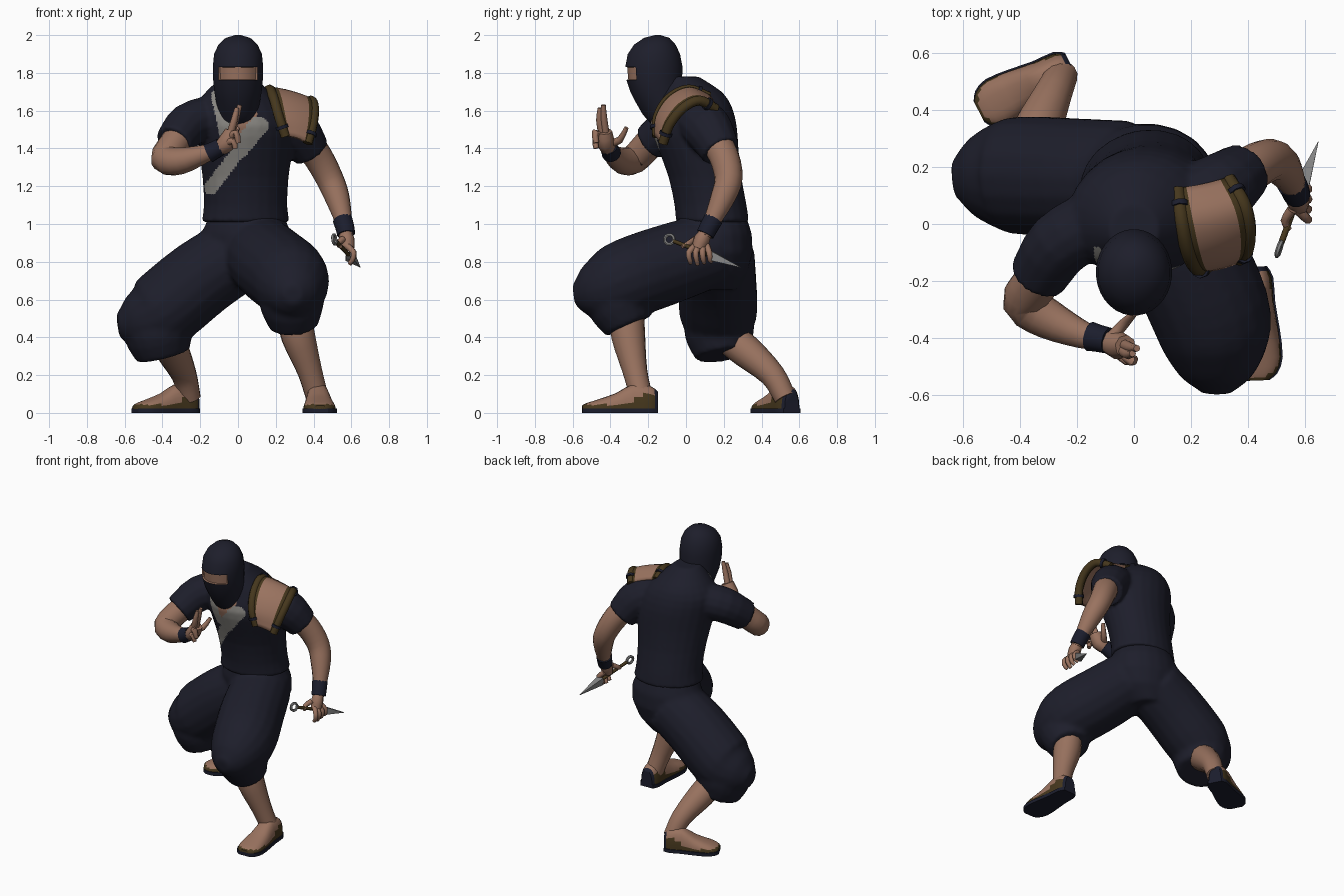
import bpy, bmesh, math
from mathutils import Vector, Matrix

if "Cube" in bpy.data.objects:
    bpy.data.objects.remove(bpy.data.objects["Cube"])


def material(name, rgb):
    m = bpy.data.materials.new(name)
    m.diffuse_color = (*rgb, 1)
    m.use_nodes = True
    m.node_tree.nodes["Principled BSDF"].inputs["Base Color"].default_value = m.diffuse_color
    return m


NAVY = material("navy cloth", (.0125, .013, .024))
SKIN = material("skin", (.32, .17, .115))
BROWN = material("dark brown leather", (.06, .038, .012))
GREY = material("grey mesh cloth", (.27, .26, .24))
BLUE = material("wrap blue", (.011, .0125, .026))
TAN = material("tan plate", (.32, .17, .115))
STEEL = material("steel", (.23, .23, .23))


def finish(name, bm, mats, angle=50):
    bmesh.ops.recalc_face_normals(bm, faces=bm.faces)
    me = bpy.data.meshes.new(name)
    bm.to_mesh(me)
    bm.free()
    ob = bpy.data.objects.new(name, me)
    bpy.context.collection.objects.link(ob)
    for m in mats:
        me.materials.append(m)
    bpy.ops.object.select_all(action='DESELECT')
    ob.select_set(True)
    bpy.context.view_layer.objects.active = ob
    bpy.ops.object.shade_smooth_by_angle(angle=math.radians(angle))
    return ob


def spline(pts, steps):
    """Catmull-Rom through points of any dimension."""
    P = [Vector(p) for p in pts]
    P = [2 * P[0] - P[1]] + P + [2 * P[-1] - P[-2]]
    out = []
    for i in range(1, len(P) - 2):
        a, b, c, d = P[i - 1:i + 3]
        for k in range(steps):
            t = k / steps
            out.append(.5 * (2 * b + (c - a) * t + (2 * a - 5 * b + 4 * c - d) * t * t
                             + (3 * b - a - 3 * c + d) * t ** 3))
    return out + [P[-2]]


def loft(bm, rings):
    rows = [[bm.verts.new(p) for p in r] for r in rings]
    for a, b in zip(rows, rows[1:]):
        for i in range(len(a)):
            j = (i + 1) % len(a)
            bm.faces.new((a[i], a[j], b[j], b[i]))
    bm.faces.new(rows[0][::-1])
    bm.faces.new(rows[-1])


def add_tube(bm, pts, sides=14, steps=3):
    """Round limb through (x, y, z, radius) points."""
    S = spline(pts, steps)
    C = [p.to_3d() for p in S]
    T = [(C[min(i + 1, len(C) - 1)] - C[max(i - 1, 0)]).normalized() for i in range(len(C))]
    u = T[0].orthogonal().normalized()
    rings = []
    for p, c, t in zip(S, C, T):
        u = (u - t * u.dot(t)).normalized()
        v = t.cross(u)
        r = max(p[3], .001)
        rings.append([c + r * (math.cos(a) * u + math.sin(a) * v)
                      for a in (math.tau * k / sides for k in range(sides))])
    loft(bm, rings)


def tubes(name, paths, mat, sides=14, steps=3):
    bm = bmesh.new()
    for p in paths:
        add_tube(bm, p, sides, steps)
    return finish(name, bm, [mat])


def body_rings(rows, sides, yaw=0):
    """Horizontal ellipses from (z, cx, cy, rx, ry)."""
    out = []
    for z, cx, cy, rx, ry in rows:
        ring = []
        for k in range(sides):
            a = math.tau * (k + .5) / sides
            v = Matrix.Rotation(yaw, 3, 'Z') @ Vector((rx * math.cos(a), ry * math.sin(a), 0))
            ring.append(v + Vector((cx, cy, z)))
        out.append(ring)
    return out


def fuse(ob, voxel=.017):
    """Weld overlapping volumes into one cloth surface."""
    m = ob.modifiers.new("fuse", 'REMESH')
    m.mode, m.voxel_size, m.use_smooth_shade = 'VOXEL', voxel, True
    s = ob.modifiers.new("relax", 'SMOOTH')
    s.factor, s.iterations = .5, 3
    me = bpy.data.meshes.new_from_object(ob.evaluated_get(bpy.context.evaluated_depsgraph_get()))
    ob.modifiers.clear()
    ob.data = me
    return ob


# Shirt: torso and both short sleeves
bm = bmesh.new()
torso = [(1.01, .04, .14, .235, .192), (1.1, .04, .13, .222, .19), (1.25, .04, .10, .23, .192),
         (1.4, .04, .065, .25, .212), (1.52, .03, .04, .258, .228), (1.62, .01, .035, .24, .207),
         (1.70, 0, .02, .17, .17), (1.78, 0, -.02, .085, .088)]
loft(bm, body_rings([tuple(r) for r in spline(torso, 2)], 24, math.radians(12)))
add_tube(bm, [(-.13, .01, 1.565, .12), (-.26, -.07, 1.525, .118), (-.34, -.188, 1.43, .103)])
add_tube(bm, [(.18, .06, 1.55, .13), (.30, .12, 1.495, .13), (.385, .185, 1.385, .105)])
shirt = fuse(finish("shirt", bm, [NAVY, GREY, SKIN]), .012)


def near(p, a, b):
    a, b = Vector(a), Vector(b)
    d = b - a
    t = max(0, min(1, (p - a).dot(d) / d.length_squared))
    return (p - a - d * t).length


# Crossed grey collar and the bare chest between its strands
for f in shirt.data.polygons:
    p = Vector((f.center.x, f.center.z))
    if f.normal.y < -.05 and f.center.y < .05:
        if (near(p, (.11, 1.52), (0, 1.39)) < .05 or near(p, (0, 1.38), (-.145, 1.19)) < .036
                or near(p, (-.105, 1.68), (-.05, 1.42)) < .037):
            f.material_index = 1
        elif 1.42 < p.y < 1.6 and -.07 < p.x < .1:
            f.material_index = 2

# Baggy trousers: pelvis, rounded thighs and short hanging cuffs
bm = bmesh.new()
loft(bm, body_rings([(1.04, .045, .14, .2, .18), (.95, .045, .15, .24, .2),
                     (.85, .04, .16, .245, .195), (.74, .04, .16, .19, .165), (.65, .03, .15, .1, .12)], 20))
add_tube(bm, [(.1, .12, .86, .2), (.18, -.1, .785, .213), (.265, -.3, .715, .213),
              (.285, -.42, .665, .19), (.29, -.53, .635, .13), (.29, -.595, .625, .05)], 18)
add_tube(bm, [(.28, -.37, .7, .16), (.285, -.355, .58, .172), (.295, -.305, .46, .13)], 18)
add_tube(bm, [(-.02, .165, .83, .2), (-.2, .165, .71, .208), (-.37, .17, .57, .21),
              (-.46, .17, .505, .195), (-.565, .165, .475, .14), (-.635, .16, .465, .06)], 18)
add_tube(bm, [(-.42, .17, .55, .18), (-.42, .178, .42, .185), (-.395, .195, .305, .145)], 18)
fuse(finish("trousers", bm, [NAVY]), .016)

# Hood with sunken eye slit
bm = bmesh.new()
hood = [(1.5, 0, -.04, .11, .12), (1.58, 0, -.1, .105, .13), (1.65, 0, -.135, .117, .135),
        (1.70, 0, -.157, .126, .138), (1.762, 0, -.168, .132, .148), (1.832, 0, -.17, .134, .152),
        (1.90, 0, -.17, .127, .139), (1.95, 0, -.165, .104, .11), (1.985, 0, -.155, .066, .068),
        (2.0, 0, -.15, .015, .015)]
loft(bm, body_rings(hood, 32))
eyes = [f for f in bm.faces for c in [f.calc_center_median()]
        if 1.77 < c.z < 1.82 and abs(c.x) < .096 and c.y < -.2]
for f in eyes:
    f.material_index = 1
bmesh.ops.recalc_face_normals(bm, faces=bm.faces)
bmesh.ops.inset_region(bm, faces=eyes, thickness=.003, depth=-.01)
finish("hood", bm, [NAVY, SKIN])

# Bare arms and shins
tubes("left_arm", [[(.33, .13, 1.48, .085), (.42, .2, 1.36, .08), (.485, .225, 1.24, .074),
                    (.525, .195, 1.14, .066), (.56, .135, 1.01, .045), (.572, .1, .94, .038)]], SKIN)
tubes("right_arm", [[(-.28, -.12, 1.5, .085), (-.34, -.2, 1.42, .081), (-.385, -.275, 1.343, .078),
                     (-.30, -.335, 1.335, .071), (-.18, -.39, 1.37, .049),
                     (-.11, -.405, 1.395, .038)]], SKIN)
tubes("left_shin", [[(.30, -.31, .5, .09), (.32, -.305, .4, .09), (.38, -.27, .22, .066),
                     (.42, -.235, .08, .06)]], SKIN)
tubes("right_shin", [[(-.39, .2, .42, .09), (-.345, .32, .325, .088), (-.285, .458, .2, .067),
                      (-.255, .525, .08, .058)]], SKIN)

# Wrist wraps
tubes("left_wrist_wrap", [[(.553, .145, 1.025, .052), (.565, .122, .985, .05), (.573, .102, .945, .048)]], BLUE)
tubes("right_wrist_wrap", [[(-.155, -.395, 1.375, .052), (-.125, -.402, 1.39, .048),
                            (-.09, -.41, 1.41, .046)]], BLUE)

# Left hand gripping the knife
hand = [[(.57, .11, .96, .03), (.575, .085, .92, .042), (.58, .065, .87, .036)],
        [(.555, .05, .92, .018), (.53, .01, .895, .015), (.545, -.02, .88, .011)]]
for i in range(4):
    y = .015 + .036 * i
    hand.append([(.575, .05 + .02 * i, .885, .018), (.612, y, .85, .016),
                 (.605, y + .005, .81, .014), (.59, y + .01, .785 + .008 * abs(i - 1), .011)])
tubes("left_hand", hand, SKIN, 8, 2)

# Right hand raised with two fingers up
tubes("right_hand", [
    [(-.11, -.405, 1.39, .035), (-.06, -.425, 1.43, .05), (-.03, -.43, 1.49, .04)],
    [(-.035, -.425, 1.48, .02), (-.01, -.435, 1.56, .018), (.01, -.437, 1.63, .012)],
    [(-.04, -.445, 1.48, .02), (-.02, -.458, 1.55, .018), (-.005, -.455, 1.615, .012)],
    [(-.04, -.45, 1.46, .02), (-.01, -.482, 1.485, .018), (.0, -.475, 1.43, .015)],
    [(-.06, -.45, 1.43, .019), (-.025, -.48, 1.44, .017), (-.015, -.475, 1.4, .014)],
    [(-.075, -.395, 1.43, .022), (-.035, -.35, 1.445, .019), (-.0, -.315, 1.51, .012)]],
    SKIN, 8, 2)


# Sandalled feet: local u runs heel to toe
def foot(name, heel, toe):
    h, t = Vector((*heel, 0)), Vector((*toe, 0))
    d, L = (t - h).normalized(), (t - h).length
    s = Vector((0, 0, 1)).cross(d)
    rows = spline([(0, .042, .115), (.1, .062, .142), (.32, .066, .155), (.55, .078, .105),
                   (.8, .085, .07), (.94, .065, .052), (1, .035, .04)], 2)
    bm = bmesh.new()
    rings = []
    for u, w, top in rows:
        rings.append([h + d * u * L + s * w * math.copysign(abs(math.cos(a)) ** .7, math.cos(a))
                      + Vector((0, 0, .02 + (top - .02) * (max(0, math.sin(a)) ** .9)))
                      for a in (math.pi * k / 14 for k in range(15))])
    loft(bm, rings)
    for f in bm.faces:
        c = f.calc_center_median()
        u = (c - h).dot(d) / L
        f.material_index = 2 if u < .04 else 1 if c.z < max(.045, .11 - .12 * u) else 0
    finish(name, bm, [SKIN, BROWN, BLUE])
    bm = bmesh.new()
    edge = [h + d * u * L + s * (w + .006) for u, w, _ in rows]
    edge += [h + d * u * L - s * (w + .006) for u, w, _ in reversed(rows)]
    loft(bm, [edge, [p + Vector((0, 0, .024)) for p in edge]])
    finish(name + "_sole", bm, [BLUE], 30)


foot("left_foot", (.42, -.15), (.435, -.55))
foot("right_foot", (-.222, .56), (-.545, .395))

# Shoulder guard: curved plate with broad leather rims and lacing
inner = [(.142, .12, 1.675), (.155, .01, 1.715), (.178, -.095, 1.665), (.208, -.155, 1.565), (.245, -.155, 1.465)]
outer = [(.34, .16, 1.605), (.395, .075, 1.65), (.415, -.01, 1.612), (.405, -.083, 1.525),
         (.375, -.12, 1.425)]
bm = bmesh.new()
A, B = spline(inner, 4), spline(outer, 4)
cols = (0, .2, .4, .6, .8, 1)
rows = [[bm.verts.new(a.lerp(b, k) + Vector((0, -.006, .01)) * math.sin(math.pi * k))
         for k in cols] for a, b in zip(A, B)]
for r, q in zip(rows, rows[1:]):
    for k in range(5):
        f = bm.faces.new((r[k], r[k + 1], q[k + 1], q[k]))
        f.material_index = int(k in (0, 4))
plate = finish("shoulder_plate", bm, [TAN, BROWN])
mod = plate.modifiers.new("thickness", 'SOLIDIFY')
mod.thickness, mod.offset = .03, 0
rims = [[(*a.lerp(b, k), .027) for a, b in zip(A, B)] for k in (.05, .95)]
tubes("shoulder_rims", rims, BROWN, 8, 1)
ties = []
for c in rims:
    c = [Vector(p[:3]) for p in c]
    for i in (2, len(c) - 3):
        t = (c[i + 1] - c[i - 1]).normalized() * .009
        ties.append([(*(c[i] - t), .035), (*(c[i] + t), .035)])
tubes("shoulder_ties", ties, BLUE, 8, 1)

# Throwing knife: ring, grip and four-sided blade
ring_c, tip = Vector((.51, -.088, .918)), Vector((.648, .29, .77))
axis = (tip - ring_c).normalized()


def at(t, r):
    return (*ring_c.lerp(tip, t), r)


tubes("knife_grip", [[at(.06, .011), at(.58, .011)]], BROWN, 8, 1)
tubes("knife_blade", [[at(.54, .012), at(.6, .034), at(1, .001)]], STEEL, 4, 1)
side = axis.cross(Vector((1, 0, 0))).normalized()
loop = [ring_c + .025 * (math.cos(a) * axis + math.sin(a) * side)
        for a in (math.tau * k / 16 for k in range(17))]
tubes("knife_ring", [[(*p, .009) for p in loop]], STEEL, 6, 1)
